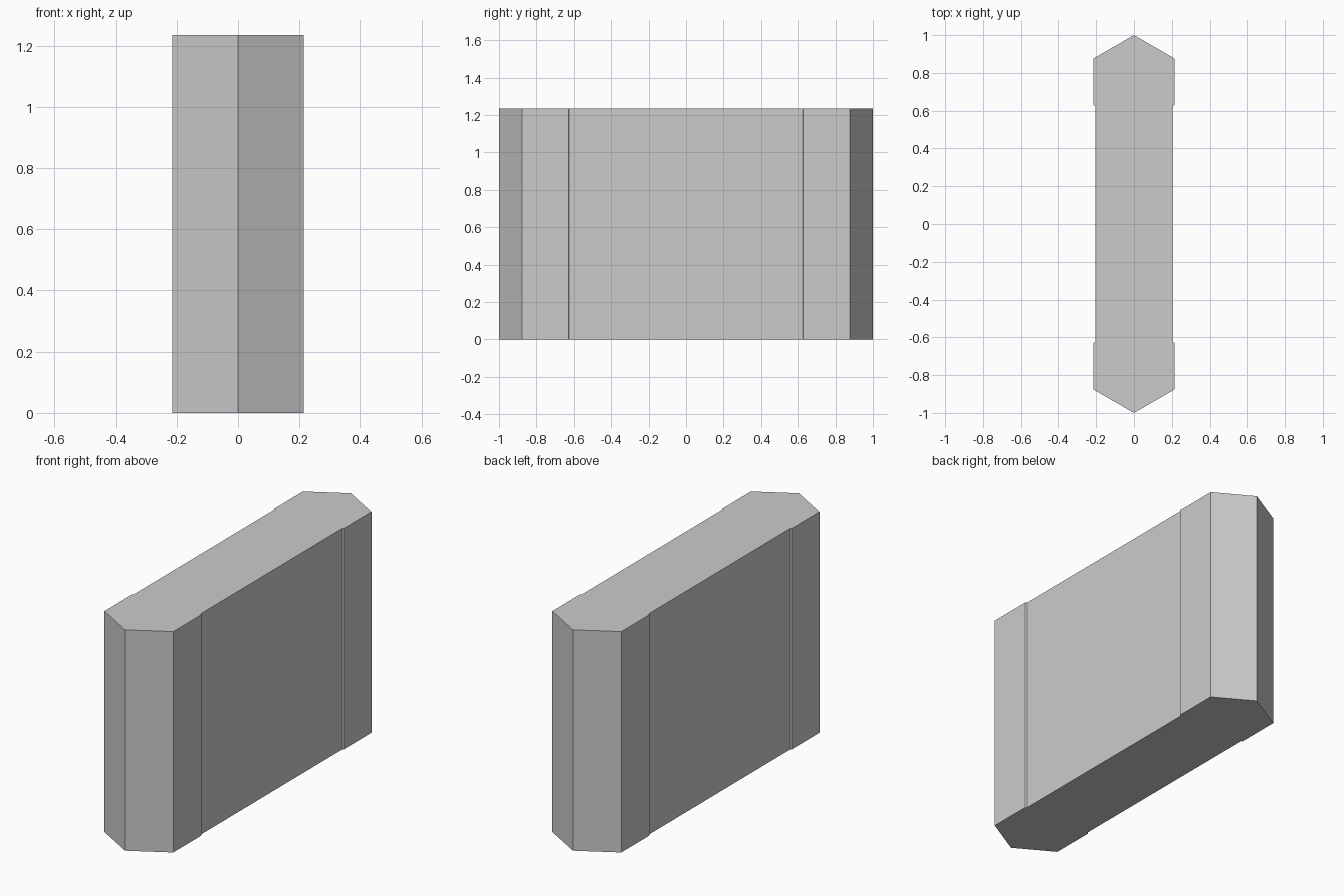
import bpy
import math

if "Cube" in bpy.data.objects:
    bpy.data.objects.remove(bpy.data.objects["Cube"])

HEIGHT = 1.235
RADIUS = 0.247            # hexagon corner radius
POST_Y = 1 - RADIUS       # hexagon centre
WALL_HALF = 0.205         # slightly thinner than the posts


def prism(name, points, height):
    """Extrude a flat outline upward from z = 0."""
    n = len(points)
    verts = [(x, y, z) for z in (0, height) for x, y in points]
    faces = [tuple(reversed(range(n))), tuple(range(n, 2 * n))]
    faces += [(i, (i + 1) % n, n + (i + 1) % n, n + i) for i in range(n)]
    mesh = bpy.data.meshes.new(name)
    mesh.from_pydata(verts, [], faces)
    obj = bpy.data.objects.new(name, mesh)
    bpy.context.collection.objects.link(obj)
    return obj


# Hexagonal end posts, one corner pointing outward
hexagon = [(RADIUS * math.cos(math.radians(30 + 60 * i)),
            RADIUS * math.sin(math.radians(30 + 60 * i))) for i in range(6)]
for name, side in (("front_post", -1), ("back_post", 1)):
    prism(name, hexagon, HEIGHT).location.y = side * POST_Y

# Straight wall running between the post centres
w, e = WALL_HALF, POST_Y
prism("wall", [(-w, -e), (w, -e), (w, e), (-w, e)], HEIGHT)
